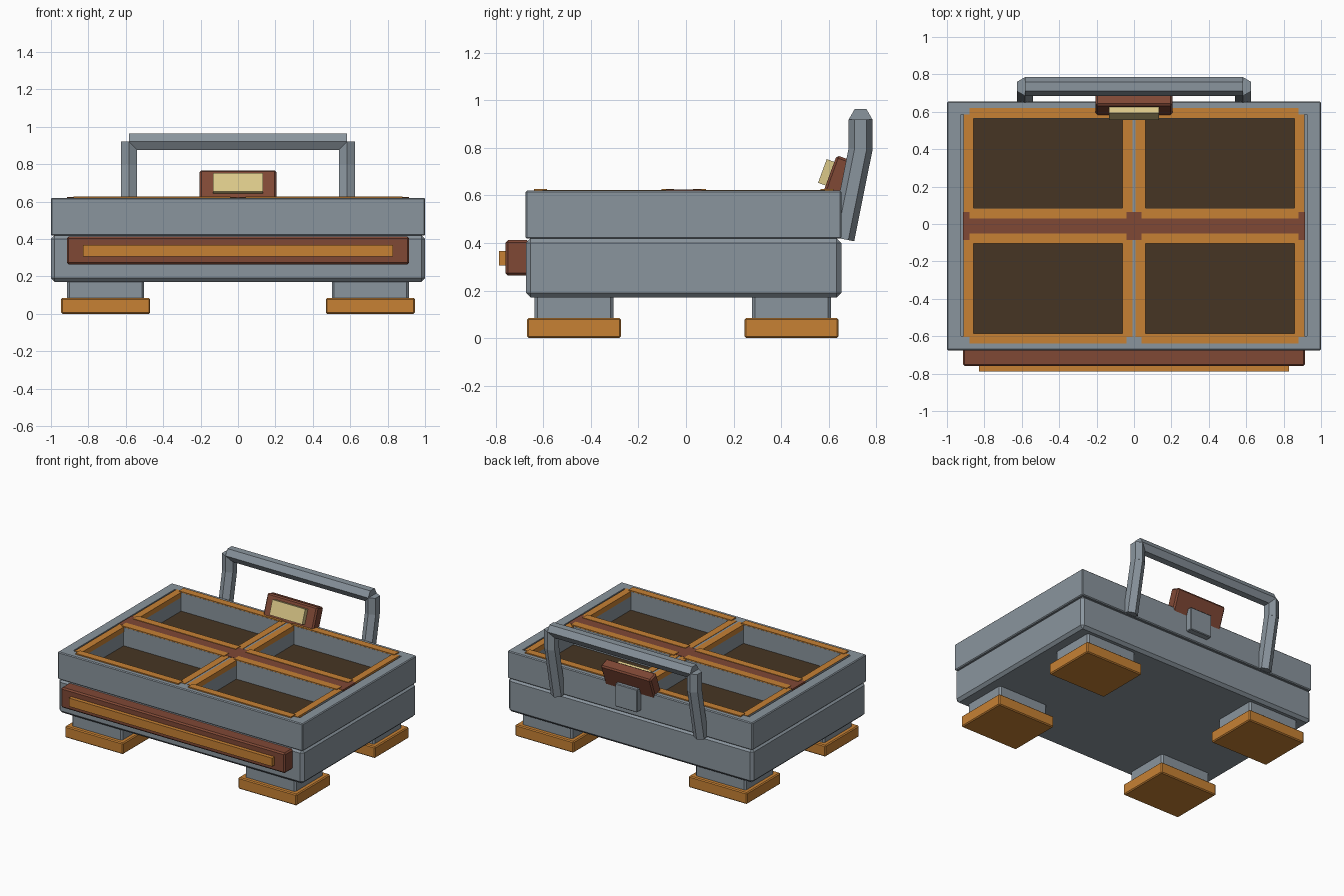
import bpy, bmesh, math
from mathutils import Vector, Matrix

if "Cube" in bpy.data.objects:
    bpy.data.objects.remove(bpy.data.objects["Cube"])


def mat(name, rgb):
    m = bpy.data.materials.new(name)
    m.diffuse_color = (*rgb, 1)
    m.use_nodes = True
    m.node_tree.nodes["Principled BSDF"].inputs["Base Color"].default_value = m.diffuse_color
    return m


GREY = mat("blue_grey", (0.255, 0.30, 0.34))
ORANGE = mat("orange", (0.57, 0.22, 0.034))
BROWN = mat("red_brown", (0.215, 0.065, 0.036))
DARK = mat("dark_brown", (0.061, 0.036, 0.017))
CREAM = mat("cream", (0.71, 0.58, 0.25))


def finish(name, bm, material):
    me = bpy.data.meshes.new(name)
    bm.to_mesh(me)
    bm.free()
    me.materials.append(material)
    ob = bpy.data.objects.new(name, me)
    bpy.context.collection.objects.link(ob)
    return ob


def box(name, x, y, z, material, bevel=0.0, matrix=None):
    """Box from (min, max) ranges, optionally chamfered and transformed."""
    bm = bmesh.new()
    bmesh.ops.create_cube(bm, size=1)
    for v in bm.verts:
        v.co = Vector([(a + b) / 2 + c * (b - a) for c, (a, b) in zip(v.co, (x, y, z))])
    if bevel:
        bmesh.ops.bevel(bm, geom=bm.edges[:], offset=bevel, segments=1,
                        profile=0.5, affect='EDGES')
    if matrix:
        bm.transform(matrix)
    return finish(name, bm, material)


def hex_bar(name, p, q, material, r=0.05):
    """Six-sided bar from p to q with its points along y."""
    p, q = Vector(p), Vector(q)
    axis = (q - p).normalized()
    side = Vector((0, 1, 0))
    side = (side - axis * side.dot(axis)).normalized()
    other = axis.cross(side)
    bm = bmesh.new()
    rings = [[bm.verts.new(c + r * (math.cos(i * math.pi / 3) * side
                                    + math.sin(i * math.pi / 3) * other))
              for i in range(6)] for c in (p, q)]
    for i in range(6):
        j = (i + 1) % 6
        bm.faces.new((rings[0][i], rings[0][j], rings[1][j], rings[1][i]))
    bm.faces.new(rings[0][::-1])
    bm.faces.new(rings[1])
    bmesh.ops.recalc_face_normals(bm, faces=bm.faces[:])
    return finish(name, bm, material)


def cut(target, cutter):
    mod = target.modifiers.new("cut", 'BOOLEAN')
    mod.operation = 'DIFFERENCE'
    mod.solver = 'EXACT'
    mod.object = cutter
    bpy.context.view_layer.objects.active = target
    bpy.ops.object.modifier_apply(modifier=mod.name)
    bpy.data.objects.remove(cutter)


CY = -0.01  # body centre in y

# Two-part body
box("lower_body", (-1, 1), (-0.674, 0.654), (0.17, 0.42), GREY, 0.02)
upper = box("upper_body", (-1, 1), (-0.675, 0.655), (0.418, 0.62), GREY, 0.006)

# Four wells with dark floors and orange frames
for sx in (-1, 1):
    # narrow groove beside the frames
    cut(upper, box("groove_cutter", (sx * 0.918 - 0.007, sx * 0.918 + 0.007),
                   (-0.60, 0.585), (0.57, 0.7), GREY))
    for sy in (-1, 1):
        cx, cy = sx * 0.46, CY + sy * 0.335
        cut(upper, box("well_cutter", (cx - 0.4, cx + 0.4),
                       (cy - 0.24, cy + 0.24), (0.478, 0.7), GREY))
        box("well_floor", (cx - 0.4, cx + 0.4), (cy - 0.24, cy + 0.24),
            (0.476, 0.484), DARK)
        for s in (-1, 1):
            yy, xx = cy + s * 0.268, cx + s * 0.425
            box("frame_long_strip", (cx - 0.42, cx + 0.42), (yy - 0.027, yy + 0.027),
                (0.585, 0.628), ORANGE)
            box("frame_short_strip", (xx - 0.026, xx + 0.026), (cy - 0.26, cy + 0.26),
                (0.585, 0.623), ORANGE)

# Brown divider between the two rows
box("divider", (-0.915, 0.915), (CY - 0.075, CY + 0.075), (0.58, 0.6245), BROWN)

# Feet
for sx in (-1, 1):
    for sy in (-1, 1):
        x, y = sx * 0.708, CY - 0.004 + sy * 0.458
        box("leg", (x - 0.206, x + 0.206), (y - 0.166, y + 0.166), (0.07, 0.19), GREY, 0.012)
        box("foot_pad", (x - 0.238, x + 0.238), (y - 0.198, y + 0.198), (0, 0.084), ORANGE, 0.007)

# Front bar with orange strip
box("front_bar", (-0.915, 0.915), (-0.76, -0.66), (0.263, 0.412), BROWN, 0.01)
box("front_strip", (-0.83, 0.83), (-0.788, -0.75), (0.305, 0.367), ORANGE)

# Rear handle
for s in (-1, 1):
    x = s * 0.583
    hex_bar("handle_lower_post", (x, 0.659, 0.417), (x, 0.735, 0.795), GREY)
    hex_bar("handle_upper_post", (x, 0.735, 0.785), (x, 0.735, 0.92), GREY)
hex_bar("handle_top_bar", (-0.583, 0.735, 0.92), (0.583, 0.735, 0.92), GREY)

# Tilted display on a rear bracket
box("display_bracket", (-0.09, 0.09), (0.62, 0.70), (0.47, 0.64), GREY, 0.005)
tilt = Matrix.Translation((0, 0.638, 0.662)) @ Matrix.Rotation(math.radians(-20), 4, 'X')
box("display_case", (-0.205, 0.205), (-0.04, 0.04), (-0.1, 0.1), BROWN, 0.01, tilt)
box("display_panel", (-0.134, 0.134), (-0.074, -0.03), (-0.036, 0.07), CREAM, 0, tilt)
